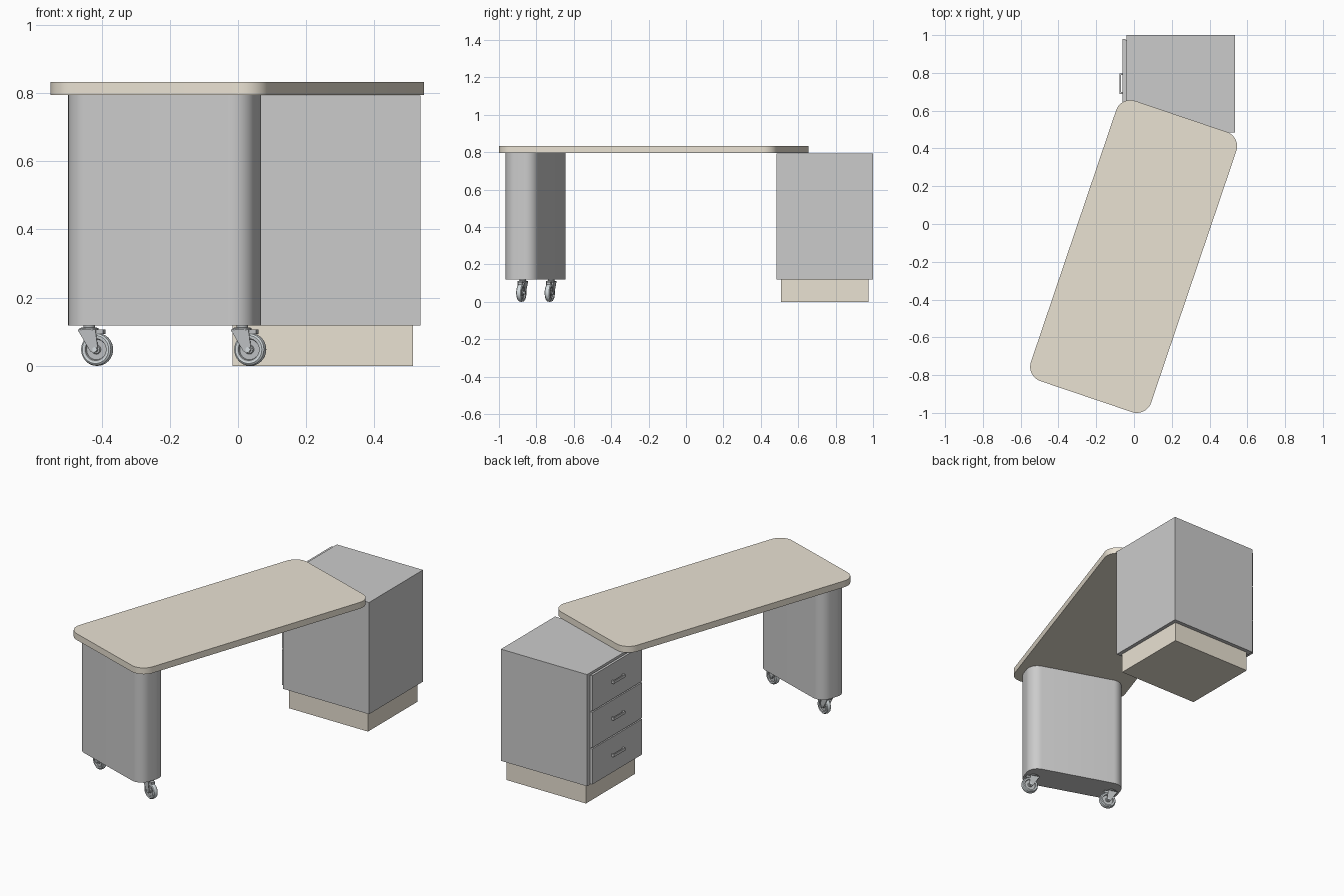
import bpy, bmesh, math
from mathutils import Matrix, Vector

if "Cube" in bpy.data.objects:
    bpy.data.objects.remove(bpy.data.objects["Cube"])

def material(name, rgb):
    m = bpy.data.materials.new(name)
    m.diffuse_color = (*rgb, 1)
    m.use_nodes = True
    m.node_tree.nodes["Principled BSDF"].inputs["Base Color"].default_value = m.diffuse_color
    return m

BEIGE = material("beige_laminate", (0.82, 0.76, 0.65))
TYRE = material("pale_rubber", (0.66, 0.71, 0.73))
METAL = material("caster_metal", (0.5, 0.52, 0.53))

def finish(name, bm, matrix=None, mat=None, smooth=True):
    bmesh.ops.recalc_face_normals(bm, faces=bm.faces)
    if matrix:
        bm.transform(matrix)
    me = bpy.data.meshes.new(name)
    bm.to_mesh(me)
    bm.free()
    ob = bpy.data.objects.new(name, me)
    bpy.context.collection.objects.link(ob)
    if mat:
        me.materials.append(mat)
    if smooth:
        bpy.ops.object.select_all(action='DESELECT')
        ob.select_set(True)
        bpy.context.view_layer.objects.active = ob
        bpy.ops.object.shade_smooth_by_angle(angle=math.radians(35))
    return ob

def box(name, lo, hi, matrix=None, mat=None):
    bm = bmesh.new()
    lo, hi = Vector(lo), Vector(hi)
    bmesh.ops.create_cube(bm, size=1)
    for v in bm.verts:
        v.co = Vector([(a + b) / 2 + c * (b - a) for a, b, c in zip(lo, hi, v.co)])
    return finish(name, bm, matrix, mat, smooth=False)

def prism(name, pts, z0, z1, matrix=None, mat=None):
    bm = bmesh.new()
    face = bm.faces.new([bm.verts.new((x, y, z0)) for x, y in pts])
    ext = bmesh.ops.extrude_face_region(bm, geom=[face])
    bmesh.ops.translate(bm, vec=(0, 0, z1 - z0),
                        verts=[v for v in ext["geom"] if isinstance(v, bmesh.types.BMVert)])
    return finish(name, bm, matrix, mat)

def rounded_rect(w, d, r, n=10):
    pts = []
    for q, (sx, sy) in enumerate(((1, 1), (-1, 1), (-1, -1), (1, -1))):
        for i in range(n + 1):
            a = math.pi / 2 * (q + i / n)
            pts.append((sx * (w / 2 - r) + r * math.cos(a), sy * (d / 2 - r) + r * math.sin(a)))
    return pts

def lathe(name, profile, matrix, mat=None, n=32):
    # profile of (radius, z) spun about local z
    bm = bmesh.new()
    vs = [bm.verts.new((r, 0, z)) for r, z in profile]
    es = [bm.edges.new(p) for p in zip(vs, vs[1:])]
    bmesh.ops.spin(bm, geom=vs + es, cent=(0, 0, 0), axis=(0, 0, 1), angle=2 * math.pi,
                   steps=n, use_merge=True)
    bmesh.ops.remove_doubles(bm, verts=bm.verts, dist=1e-5)
    return finish(name, bm, matrix, mat)

# Turned worktop and rolling leg share one angled frame
FRAME = Matrix.Translation((-0.002, -0.172, 0)) @ Matrix.Rotation(math.radians(-18.7), 4, 'Z')
LEG = FRAME @ Matrix.Translation((0.001, -0.667, 0))
prism("worktop", rounded_rect(1.0 * 0.672, 1.566, 0.08), 0.795, 0.833, FRAME, BEIGE)
prism("rolling_leg", rounded_rect(0.574, 0.182, 0.067), 0.119, 0.795, LEG)

# Casters: stem above, wheel trailing towards +x
for label, x in (("left", -0.237), ("right", 0.237)):
    M = LEG @ Matrix.Translation((x, 0.008, 0))
    lathe(label + "_caster_stem", [(0, 0.12), (0.017, 0.12), (0.017, 0.113), (0.028, 0.111),
                                   (0.028, 0.105), (0, 0.105)], M, METAL)
    axle = M @ Matrix.Translation((0.025, 0, 0.048)) @ Matrix.Rotation(math.pi / 2, 4, 'X')
    lathe(label + "_caster_tyre", [(0.036, -0.014), (0.041, -0.015), (0.046, -0.011), (0.048, -0.004),
                                   (0.048, 0.004), (0.046, 0.011), (0.041, 0.015), (0.036, 0.014)],
          axle, TYRE)
    lathe(label + "_caster_rim", [(0, -0.012), (0.012, -0.012), (0.014, -0.007), (0.030, -0.007),
                                  (0.032, -0.014), (0.037, -0.014), (0.037, 0.014), (0.032, 0.014),
                                  (0.030, 0.007), (0.014, 0.007), (0.012, 0.012), (0, 0.012)],
          axle, METAL)
    lathe(label + "_caster_axle", [(0, -0.023), (0.007, -0.023), (0.007, 0.023), (0, 0.023)], axle, TYRE, 16)
    side = M @ Matrix.Rotation(math.pi / 2, 4, 'X')
    for tag, s in (("front", 1), ("back", -1)):
        prism(f"{label}_caster_fork_{tag}",
              [(-0.028, 0.107), (0.026, 0.107), (0.034, 0.050), (0.030, 0.040), (0.020, 0.038),
               (0.010, 0.043), (-0.022, 0.095)],
              s * 0.017, s * 0.020, side, METAL)
    box(label + "_caster_fork_bridge", (-0.028, -0.02, 0.101), (0.026, 0.02, 0.107), M, METAL)
    box(label + "_caster_brake", (0.026, -0.012, 0.093), (0.047, 0.012, 0.106), M, METAL)

# Drawer cabinet on its plinth
box("cabinet_body", (-0.04, 0.485, 0.119), (0.535, 1.0, 0.793))
box("cabinet_plinth", (-0.016, 0.507, 0), (0.513, 0.977, 0.119), mat=BEIGE)

# Drawers and pulls on the -x side
box("drawer_backing", (-0.048, 0.512, 0.135), (-0.04, 0.974, 0.778))
for i in range(3):
    z = 0.128 + i * 0.221
    box(f"drawer_front_{i + 1}", (-0.061, 0.506, z), (-0.046, 0.98, z + 0.214))
    zc = z + 0.107
    box(f"drawer_pull_{i + 1}", (-0.077, 0.688, zc - 0.008), (-0.07, 0.798, zc + 0.008))
    for tag, y in (("a", 0.688), ("b", 0.788)):
        box(f"drawer_pull_post_{i + 1}{tag}", (-0.071, y, zc - 0.008), (-0.06, y + 0.01, zc + 0.008))
